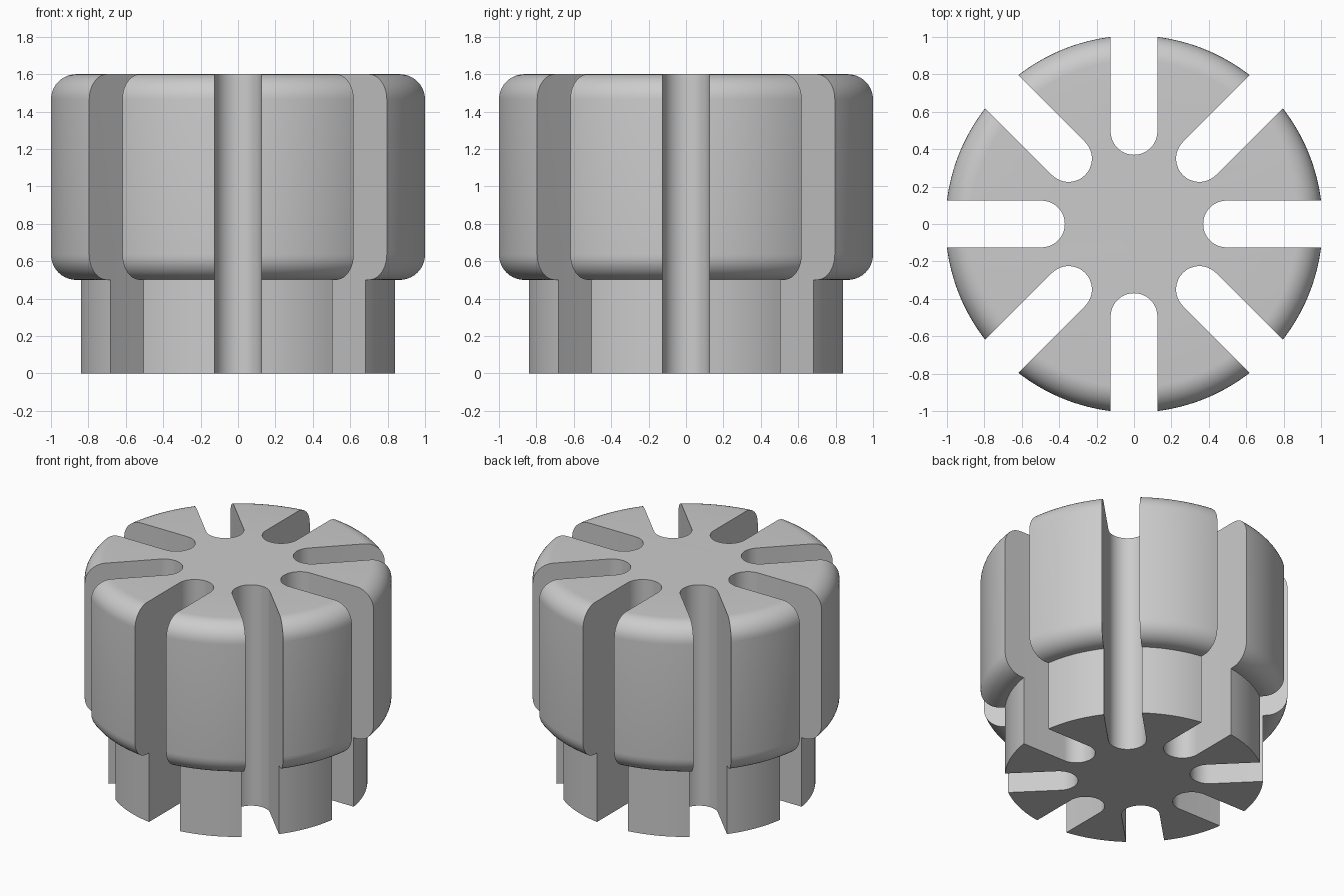
import bpy
import bmesh
from math import sin, cos, pi, radians
from mathutils import Matrix

cube = bpy.data.objects.get("Cube")
if cube:
    bpy.data.objects.remove(cube, do_unlink=True)

HEIGHT, SHOULDER = 1.6, 0.5
BODY_R, BASE_R, FILLET = 1.008, 0.849, 0.135
SLOTS, SLOT_HALF, SLOT_CENTRE = 8, 0.125, 0.495
SEGMENTS, ARC_STEPS = 128, 10

grey = bpy.data.materials.new("plain_grey")
grey.use_nodes = True
colour = (0.6, 0.6, 0.6, 1)
grey.diffuse_color = colour
grey.node_tree.nodes["Principled BSDF"].inputs["Base Color"].default_value = colour


def make_object(name, bm):
    bmesh.ops.recalc_face_normals(bm, faces=bm.faces)
    mesh = bpy.data.meshes.new(name)
    bm.to_mesh(mesh)
    bm.free()
    obj = bpy.data.objects.new(name, mesh)
    bpy.context.collection.objects.link(obj)
    mesh.materials.append(grey)
    return obj


def arc(cx, cy, radius, start, end, steps):
    angles = [radians(start + (end - start) * i / steps) for i in range(steps + 1)]
    return [(cx + radius * cos(a), cy + radius * sin(a)) for a in angles]


# Knob: rings of a stepped, rounded profile, capped top and bottom
edge_x = BODY_R - FILLET
profile = [(BASE_R, 0), (BASE_R, SHOULDER)]
profile += arc(edge_x, SHOULDER + FILLET, FILLET, -90, 0, ARC_STEPS)
profile += arc(edge_x, HEIGHT - FILLET, FILLET, 0, 90, ARC_STEPS)
bm = bmesh.new()
rings = [[bm.verts.new((r * cos(2 * pi * i / SEGMENTS), r * sin(2 * pi * i / SEGMENTS), z))
          for i in range(SEGMENTS)] for r, z in profile]
for low, high in zip(rings, rings[1:]):
    for i in range(SEGMENTS):
        j = (i + 1) % SEGMENTS
        bm.faces.new((low[i], low[j], high[j], high[i]))
bm.faces.new(rings[0])
bm.faces.new(rings[-1])
knob = make_object("knob_body", bm)

# Slot cutters: round-ended prisms repeated around the axis
bm = bmesh.new()
outline = arc(SLOT_CENTRE, 0, SLOT_HALF, 90, 270, 24)
outline += [(1.3, -SLOT_HALF), (1.3, SLOT_HALF)]
for k in range(SLOTS):
    turn = Matrix.Rotation(2 * pi * k / SLOTS, 4, "Z")
    base = bm.faces.new([bm.verts.new(turn @ Matrix.Translation((x, y, -0.2)).translation)
                         for x, y in outline])
    grown = bmesh.ops.extrude_face_region(bm, geom=[base], use_keep_orig=True)
    top = [v for v in grown["geom"] if isinstance(v, bmesh.types.BMVert)]
    bmesh.ops.translate(bm, verts=top, vec=(0, 0, HEIGHT + 0.4))
cutter = make_object("slot_cutter", bm)
cutter.hide_render = True

# Cut the slots, then discard the cutter
cut = knob.modifiers.new("slots", "BOOLEAN")
cut.operation = "DIFFERENCE"
cut.solver = "EXACT"
cut.object = cutter
bpy.ops.object.select_all(action="DESELECT")
knob.select_set(True)
bpy.context.view_layer.objects.active = knob
bpy.ops.object.modifier_apply(modifier=cut.name)
bpy.data.objects.remove(cutter, do_unlink=True)
bpy.ops.object.shade_smooth_by_angle(angle=radians(30))
